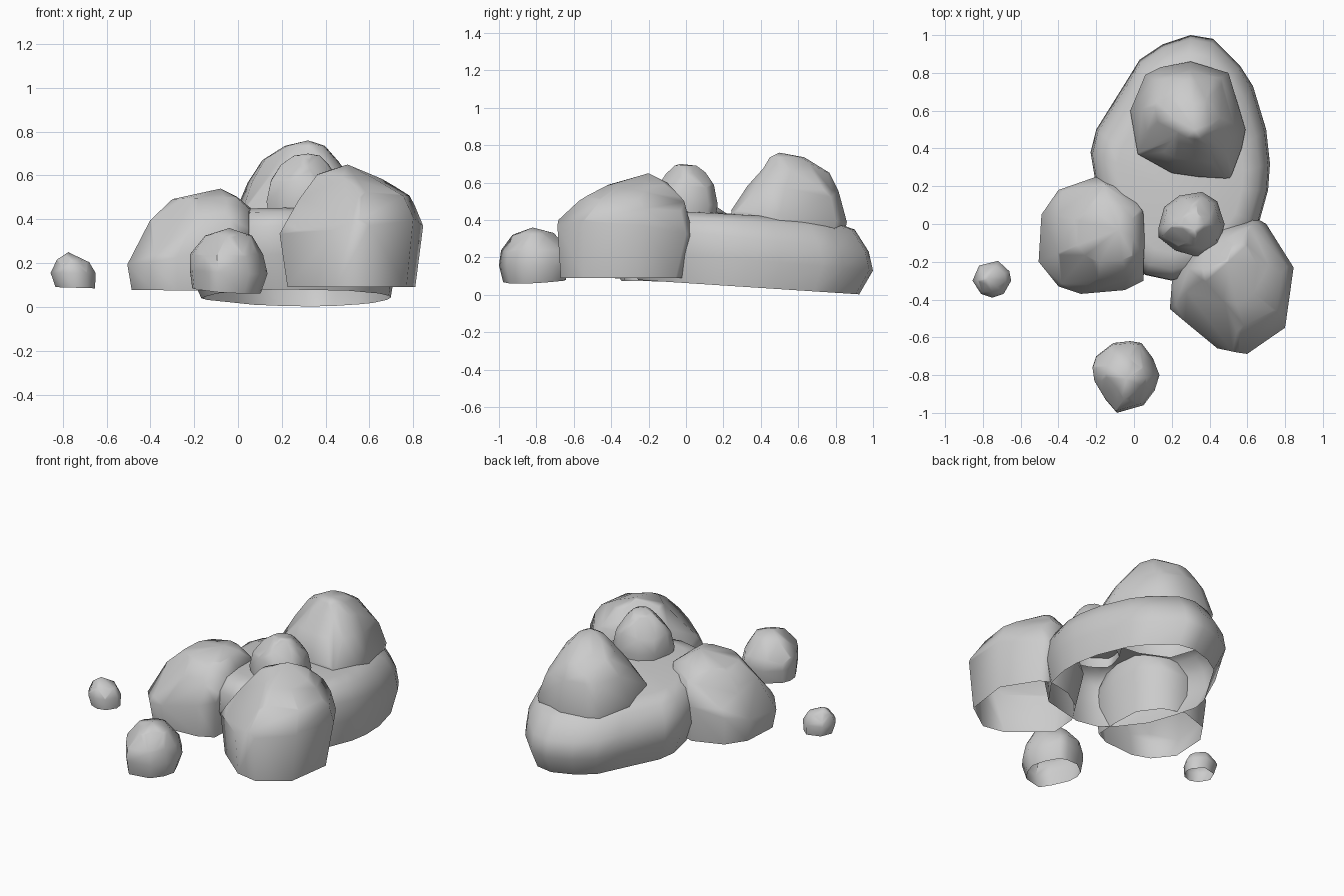
import bpy, bmesh, math
from mathutils import Vector

if "Cube" in bpy.data.objects:
    bpy.data.objects.remove(bpy.data.objects["Cube"])


def chip(bm, azimuth, elevation, depth):
    """Slice a flat facet off the boulder on the given side."""
    a, e = math.radians(azimuth), math.radians(elevation)
    n = Vector((math.cos(a) * math.cos(e), math.sin(a) * math.cos(e), math.sin(e)))
    far = max((v.co for v in bm.verts), key=lambda c: c.dot(n)).copy()
    cut = bmesh.ops.bisect_plane(bm, geom=bm.verts[:] + bm.edges[:] + bm.faces[:],
                                 plane_co=far - n * depth, plane_no=n, clear_outer=True)
    edges = [g for g in cut['geom_cut'] if isinstance(g, bmesh.types.BMEdge)]
    bmesh.ops.holes_fill(bm, edges=edges, sides=0)


def rock(name, outline, levels, peak, chips=(), depth=.03):
    """Open-bottomed boulder: widest plan outline lofted through levels
    (z, scale, shift_x, shift_y, tilt_x, tilt_y) and closed to a peak."""
    xs, ys = [p[0] for p in outline], [p[1] for p in outline]
    cx, cy = (min(xs) + max(xs)) / 2, (min(ys) + max(ys)) / 2
    bm = bmesh.new()
    rings = []
    for z, s, dx, dy, tx, ty in levels:
        ring = []
        for x, y in outline:
            ox, oy = (x - cx) * s + dx, (y - cy) * s + dy
            ring.append(bm.verts.new((cx + ox, cy + oy, z + tx * ox + ty * oy)))
        rings.append(ring)
    n = len(outline)
    for low, high in zip(rings, rings[1:]):
        for i in range(n):
            j = (i + 1) % n
            bm.faces.new((low[i], low[j], high[j], high[i]))
    top = bm.verts.new(peak)
    for i in range(n):
        bm.faces.new((rings[-1][i], rings[-1][(i + 1) % n], top))
    for azimuth, elevation in chips:
        chip(bm, azimuth, elevation, depth)
    bmesh.ops.remove_doubles(bm, verts=bm.verts, dist=.004)
    bmesh.ops.recalc_face_normals(bm, faces=bm.faces)
    if sum(f.normal.z * f.calc_area() for f in bm.faces) < 0:
        bmesh.ops.reverse_faces(bm, faces=bm.faces)
    mesh = bpy.data.meshes.new(name)
    bm.to_mesh(mesh)
    bm.free()
    obj = bpy.data.objects.new(name, mesh)
    bpy.context.collection.objects.link(obj)
    bpy.ops.object.select_all(action='DESELECT')
    obj.select_set(True)
    bpy.context.view_layer.objects.active = obj
    bpy.ops.object.shade_smooth_by_angle(angle=math.radians(65))
    # Large facets stay flat, small ones blend
    obj.modifiers.new("facets", 'WEIGHTED_NORMAL').keep_sharp = True
    return obj


# Long flat slab at the back, base tilted down towards the rear
rock("slab_rock",
     [(.30, 1.0), (.15, .95), (.03, .87), (-.05, .74), (-.20, .50), (-.23, .38),
      (-.20, .20), (-.15, .0), (-.03, -.19), (.06, -.27), (.20, -.30), (.50, -.22),
      (.66, .0), (.71, .18), (.72, .32), (.70, .50), (.63, .73), (.56, .84), (.42, .98)],
     [(.04, .91, .02, -.015, 0, -.065), (.185, 1, 0, 0, 0, -.085),
      (.30, .98, 0, -.01, 0, -.11), (.39, .88, 0, -.02, 0, -.075),
      (.425, .70, 0, -.05, 0, -.055)],
     (.25, .15, .44))

# Tall boulder front right
rock("right_boulder",
     [(.19, -.45), (.205, -.25), (.30, -.10), (.45, .0), (.63, .04), (.70, .0),
      (.845, -.23), (.80, -.55), (.60, -.69), (.44, -.66)],
     [(.09, .89, 0, -.02, 0, 0), (.35, 1, 0, 0, .1, -.13),
      (.50, .78, .015, .03, .03, .0), (.59, .45, -.01, .06, -.08, .06)],
     (.50, -.20, .65), [(-60, 42), (-130, 42), (35, 40), (130, 45)], .025)

# Boulder on the left
rock("left_boulder",
     [(-.505, -.20), (-.49, .05), (-.40, .18), (-.20, .25), (-.05, .20), (.05, .07),
      (.06, -.12), (.05, -.30), (-.05, -.35), (-.28, -.37), (-.40, -.33)],
     [(.075, .93, 0, 0, -.01, 0), (.27, 1, 0, 0, .22, .1),
      (.42, .81, .05, .02, .12, .04), (.495, .52, .07, .02, .04, 0)],
     (-.08, -.03, .54), [(-55, 40), (-125, 38), (140, 40), (60, 40)], .03)

# Boulder resting on the slab
rock("upper_boulder",
     [(-.02, .60), (.06, .79), (.14, .83), (.30, .86), (.50, .80), (.59, .50),
      (.57, .40), (.51, .24), (.34, .25), (.20, .27), (.02, .37)],
     [(.27, .90, 0, 0, 0, -.1), (.42, 1, 0, 0, 0, -.1),
      (.57, .79, 0, .02, 0, -.05), (.67, .57, 0, .04, -.03, -.08),
      (.735, .30, .02, -.01, 0, 0)],
     (.32, .50, .76), [(-50, 40), (-140, 38), (130, 42), (50, 38)], .025)

# Small stone on the slab front
rock("upper_stone",
     [(.13, -.02), (.16, .09), (.24, .15), (.36, .17), (.44, .12), (.48, 0),
      (.45, -.11), (.34, -.175), (.22, -.14), (.13, -.07)],
     [(.38, .88, 0, 0, 0, 0), (.48, 1, 0, 0, 0, 0), (.58, .88, 0, 0, 0, .05),
      (.65, .62, 0, 0, 0, .05), (.69, .34, .01, 0, 0, 0)],
     (.32, -.03, .70), [(-50, 35), (-130, 40), (130, 35), (45, 40)], .014)

# Loose stone in front
rock("front_stone",
     [(-.22, -.76), (-.20, -.70), (-.11, -.63), (-.02, -.62), (.04, -.63), (.10, -.71),
      (.135, -.80), (.11, -.88), (.05, -.96), (-.09, -1.0), (-.15, -.93), (-.21, -.83)],
     [(.072, .88, -.01, 0, -.07, .05), (.16, 1, 0, 0, -.05, .03),
      (.24, .94, -.01, 0, 0, 0), (.325, .60, 0, -.01, 0, .05)],
     (-.04, -.82, .36), [(-45, 35), (-140, 40), (140, 35), (50, 40)], .014)

# Pebble on the far left
rock("left_pebble",
     [(-.855, -.30), (-.82, -.22), (-.72, -.195), (-.66, -.25), (-.65, -.30),
      (-.69, -.37), (-.75, -.39), (-.81, -.37)],
     [(.088, .88, .01, 0, -.03, 0), (.155, 1, 0, 0, 0, 0), (.21, .72, 0, 0, -.08, 0)],
     (-.775, -.29, .25), [(-50, 40), (-130, 40), (120, 40)], .01)
